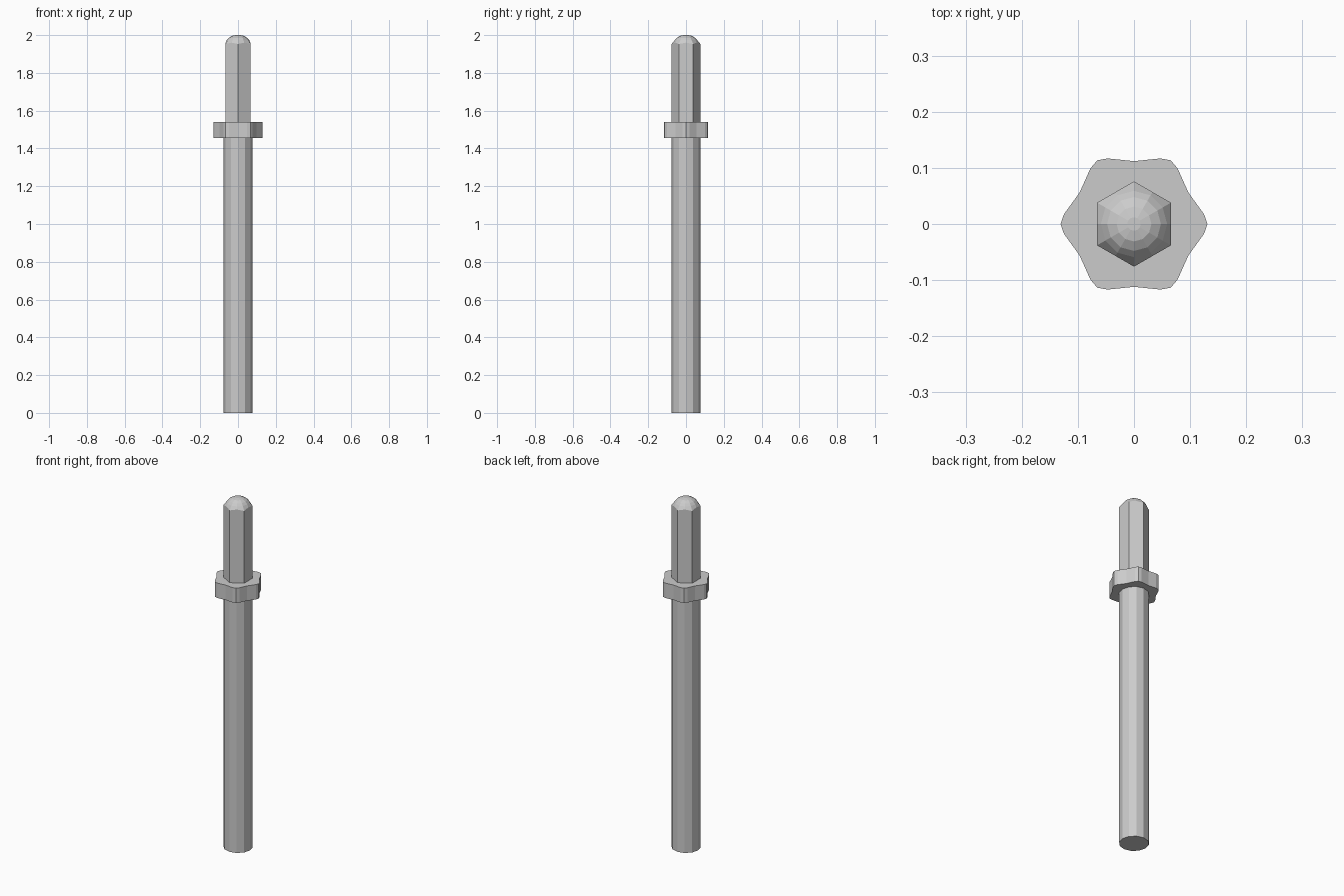
import bpy, bmesh
from math import sin, cos, radians

if "Cube" in bpy.data.objects:
    bpy.data.objects.remove(bpy.data.objects["Cube"])


def loft(name, rings):
    """Skin a stack of equal-length point rings and cap both ends."""
    bm = bmesh.new()
    loops = [[bm.verts.new(p) for p in ring] for ring in rings]
    n = len(loops[0])
    for a, b in zip(loops, loops[1:]):
        for i in range(n):
            j = (i + 1) % n
            bm.faces.new((a[i], a[j], b[j], b[i]))
    bm.faces.new(loops[0][::-1])
    bm.faces.new(loops[-1])
    bmesh.ops.recalc_face_normals(bm, faces=bm.faces)
    mesh = bpy.data.meshes.new(name)
    bm.to_mesh(mesh)
    bm.free()
    obj = bpy.data.objects.new(name, mesh)
    bpy.context.collection.objects.link(obj)
    return obj


def polar(points, z):
    return [(r * cos(radians(a)), r * sin(radians(a)), z) for r, a in points]


def circle(radius, z, n=12):
    return polar([(radius, 360 * i / n) for i in range(n)], z)


R = 0.076

# Lower twelve-sided shaft
loft("lower_shaft", [circle(R, 0), circle(R, 1.47)])

# Six-lobed collar: valley, shoulder, tip, shoulder for each lobe
star = []
for k in range(6):
    a = 60 * k
    star += [(0.126, a - 8), (0.131, a), (0.126, a + 8), (0.112, a + 30)]
loft("collar", [polar(star, 1.455), polar(star, 1.54)])

# Upper hexagonal pin with a faceted rounded tip; corners face front and back
hexagon = [(R if i % 2 else R * cos(radians(30)), 30 * i) for i in range(12)]
pin_top = [(x, y, 1.953 if i % 2 else 1.96)
           for i, (x, y, z) in enumerate(polar(hexagon, 0))]
loft("hex_pin", [polar(hexagon, 1.46), pin_top,
                 circle(0.059, 1.974), circle(0.048, 1.986),
                 circle(0.031, 1.996), circle(0.012, 2.0)])
